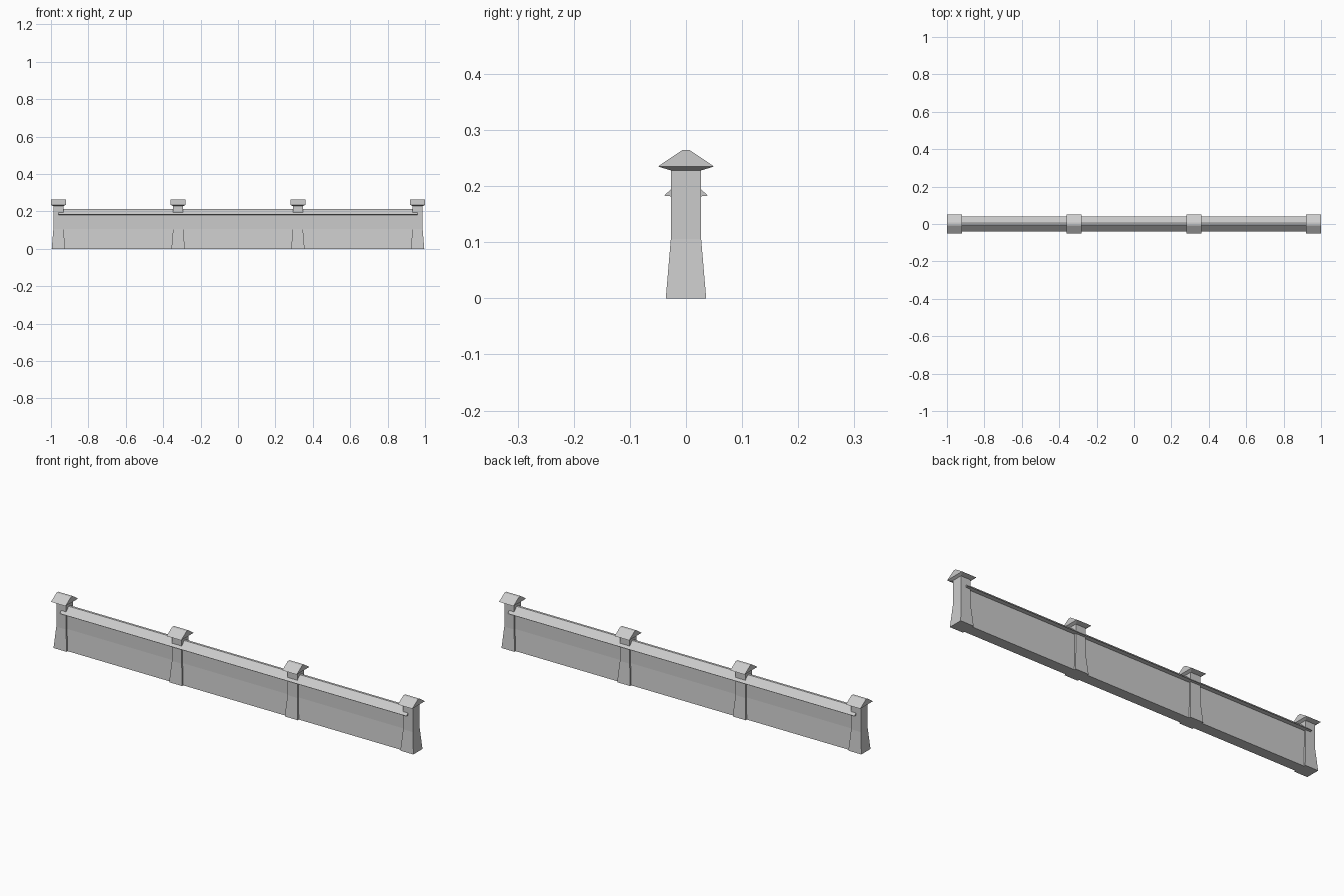
import bpy
import bmesh

cube = bpy.data.objects.get("Cube")
if cube:
    bpy.data.objects.remove(cube, do_unlink=True)

stone = bpy.data.materials.new("grey_stone")
stone.use_nodes = True
colour = (0.6, 0.6, 0.6, 1)
stone.diffuse_color = colour
stone.node_tree.nodes["Principled BSDF"].inputs["Base Color"].default_value = colour


def loft(name, rings, x=0):
    """Stack rectangles given as (half width, half depth, height) into a closed solid."""
    bm = bmesh.new()
    loops = [[bm.verts.new((sx * w, sy * d, z))
              for sx, sy in ((-1, -1), (1, -1), (1, 1), (-1, 1))]
             for w, d, z in rings]
    bm.faces.new(loops[0][::-1])
    bm.faces.new(loops[-1])
    for low, high in zip(loops, loops[1:]):
        for i in range(4):
            j = (i + 1) % 4
            bm.faces.new((low[i], low[j], high[j], high[i]))
    mesh = bpy.data.meshes.new(name)
    bm.to_mesh(mesh)
    bm.free()
    mesh.materials.append(stone)
    obj = bpy.data.objects.new(name, mesh)
    obj.location.x = x
    bpy.context.collection.objects.link(obj)
    return obj


SPACING = 0.64
FLARE = 0.106

# Wall panels and sloped coping between the pillars
for i in range(3):
    x = (i - 1) * SPACING
    half = SPACING / 2
    loft(f"wall_panel_{i + 1}",
         [(half, 0.027, 0), (half, 0.019, FLARE), (half, 0.019, 0.19)], x)
    loft(f"coping_{i + 1}",
         [(half, 0.019, 0.181), (half, 0.039, 0.183), (half, 0.006, 0.214)], x)

# Flared pillars with gabled caps
for i in range(4):
    x = (i - 1.5) * SPACING
    loft(f"pillar_{i + 1}",
         [(0.036, 0.036, 0), (0.027, 0.027, FLARE), (0.027, 0.027, 0.23)], x)
    loft(f"pillar_cap_{i + 1}",
         [(0.027, 0.027, 0.228), (0.04, 0.05, 0.235), (0.04, 0.007, 0.264)], x)
